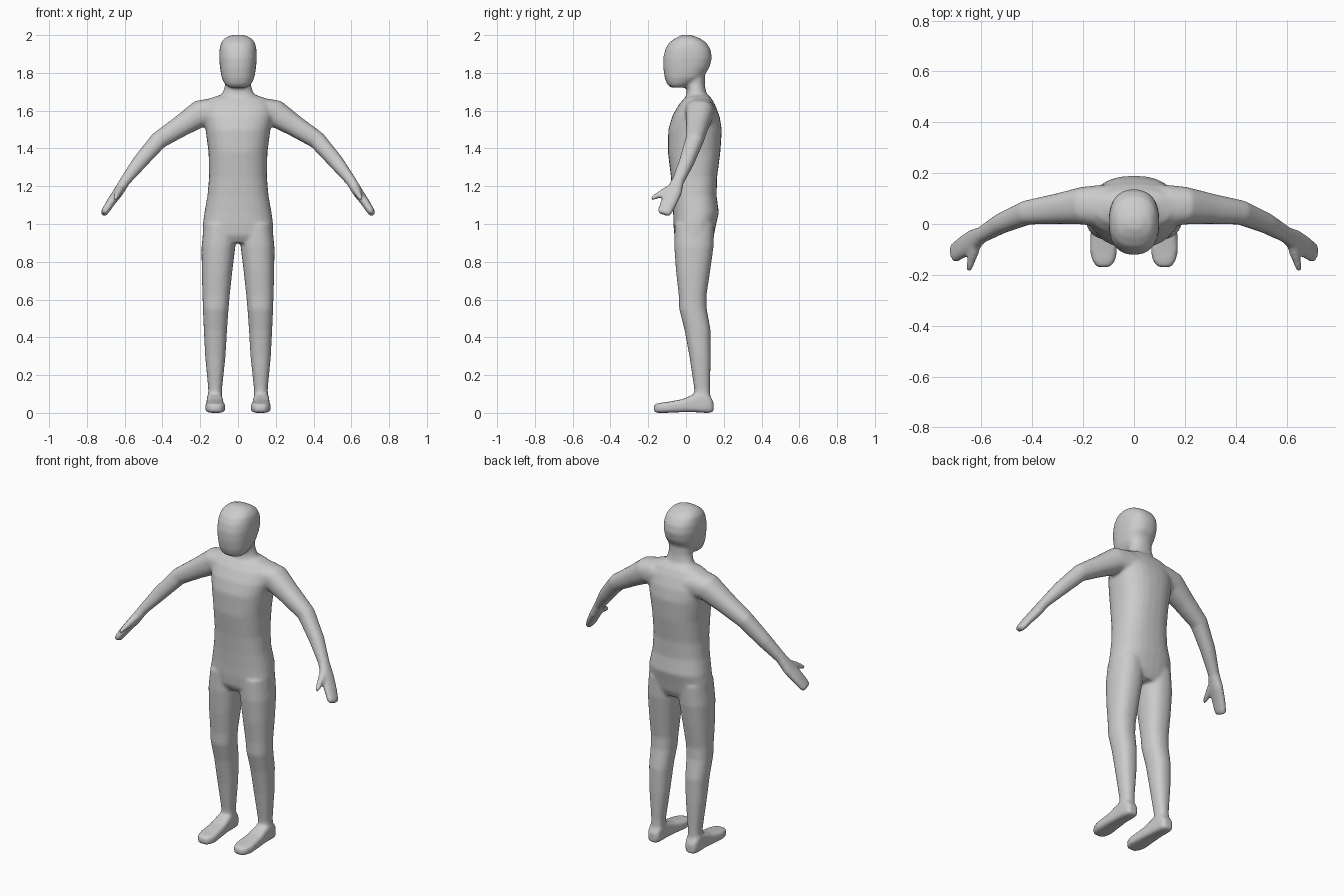
import bpy, bmesh, math
from mathutils import Vector

bm = bmesh.new()


def loft(rings, power=2.3, n=28):
    """Skin closed superellipse rings given as (centre, half axis u, half axis v)."""
    loops = []
    for c, u, v in rings:
        loop = []
        for i in range(n):
            a = 2 * math.pi * i / n
            ca, sa = math.cos(a), math.sin(a)
            p = math.copysign(abs(ca) ** (2 / power), ca)
            q = math.copysign(abs(sa) ** (2 / power), sa)
            loop.append(bm.verts.new(c + u * p + v * q))
        loops.append(loop)
    faces = [bm.faces.new(loops[0][::-1]), bm.faces.new(loops[-1])]
    for lo, hi in zip(loops, loops[1:]):
        for i in range(n):
            j = (i + 1) % n
            faces.append(bm.faces.new((lo[i], lo[j], hi[j], hi[i])))
    bmesh.ops.recalc_face_normals(bm, faces=faces)


def stack(rows, side=1, power=2.3):
    """Horizontal sections: z, x0, x1, y0, y1."""
    loft([(Vector((side * (x0 + x1) / 2, (y0 + y1) / 2, z)),
           Vector(((x1 - x0) / 2, 0, 0)), Vector((0, (y1 - y0) / 2, 0)))
          for z, x0, x1, y0, y1 in rows], power)


def limb(rows, side, ref, power=2.3):
    """Sections across a path: x, y, z, half size along ref, half size across it."""
    pts = [Vector((side * r[0], r[1], r[2])) for r in rows]
    rings = []
    for i, r in enumerate(rows):
        t = (pts[min(i + 1, len(pts) - 1)] - pts[max(i - 1, 0)]).normalized()
        u = (ref - t * ref.dot(t)).normalized()
        rings.append((pts[i], u * r[3], t.cross(u) * r[4]))
    loft(rings, power)


# head, neck and torso: z, half width, front y, back y
head = [(1.722, .05, -.08, .0), (1.74, .07, -.1, .03), (1.775, .087, -.113, .09),
        (1.83, .096, -.121, .125), (1.88, .1, -.121, .137), (1.925, .098, -.11, .13),
        (1.96, .09, -.09, .108), (1.985, .07, -.055, .07), (2.001, .03, -.02, .025)]
neck = [(1.62, .11, -.02, .13), (1.68, .09, .0, .115), (1.705, .077, .005, .105),
        (1.74, .068, .0, .1), (1.82, .068, .0, .1)]
torso = [(.9, .12, -.04, .13), (.94, .188, -.062, .148), (1.0, .186, -.067, .16),
         (1.06, .178, -.068, .174), (1.15, .162, -.072, .162), (1.25, .153, -.08, .165),
         (1.38, .156, -.096, .182), (1.5, .172, -.094, .19), (1.57, .185, -.073, .178),
         (1.63, .18, -.04, .155), (1.665, .15, -.01, .135), (1.685, .09, .02, .115)]
for part, power in ((head, 2.4), (neck, 2.2), (torso, 2.4)):
    stack([(z, -w, w, y0, y1) for z, w, y0, y1 in part], 1, power)

for s in (-1, 1):
    # leg
    stack([(.08, .085, .158, .045, .13), (.13, .084, .158, .043, .127),
           (.3, .066, .174, .018, .131), (.44, .058, .181, -.008, .13),
           (.55, .05, .186, -.036, .11), (.62, .044, .188, -.038, .108),
           (.75, .03, .192, -.053, .128), (.88, .014, .193, -.062, .146),
           (1.0, .01, .18, -.06, .15)], s)
    # foot, lofted from toe to heel: y, x0, x1, z0, z1
    loft([(Vector((s * (x0 + x1) / 2, y, (z0 + z1) / 2)),
           Vector(((x1 - x0) / 2, 0, 0)), Vector((0, 0, (z1 - z0) / 2)))
          for y, x0, x1, z0, z1 in [
              (-.17, .095, .145, .002, .045), (-.145, .074, .163, 0, .052),
              (-.11, .067, .173, 0, .056), (-.02, .074, .17, .004, .072),
              (.04, .08, .166, .004, .098), (.1, .083, .164, 0, .11),
              (.13, .086, .16, 0, .085), (.145, .1, .148, .008, .06)]], 4)
    # arm and hand
    limb([(.06, .07, 1.59, .09, .07), (.14, .07, 1.59, .083, .076),
          (.2, .072, 1.585, .074, .072), (.3, .06, 1.52, .06, .057),
          (.42, .045, 1.443, .048, .047), (.52, .003, 1.328, .04, .04),
          (.598, -.042, 1.228, .032, .028), (.635, -.066, 1.168, .044, .027),
          (.675, -.092, 1.112, .043, .023), (.705, -.113, 1.065, .039, .02),
          (.713, -.118, 1.052, .03, .016)], s, Vector((0, 1, 0)))
    # thumb
    limb([(.615, -.055, 1.2, .022, .022), (.63, -.11, 1.172, .02, .021),
          (.643, -.155, 1.148, .015, .016), (.65, -.186, 1.133, .009, .01)],
         s, Vector((1, 0, 0)))

mesh = bpy.data.meshes.new("body")
bm.to_mesh(mesh)
bm.free()
body = bpy.data.objects.new("body", mesh)
bpy.context.collection.objects.link(body)

# fuse the parts into one smooth skin
fuse = body.modifiers.new("fuse", 'REMESH')
fuse.mode = 'VOXEL'
fuse.voxel_size = .009
fuse.use_smooth_shade = True
soften = body.modifiers.new("soften", 'SMOOTH')
soften.factor = .5
soften.iterations = 6
